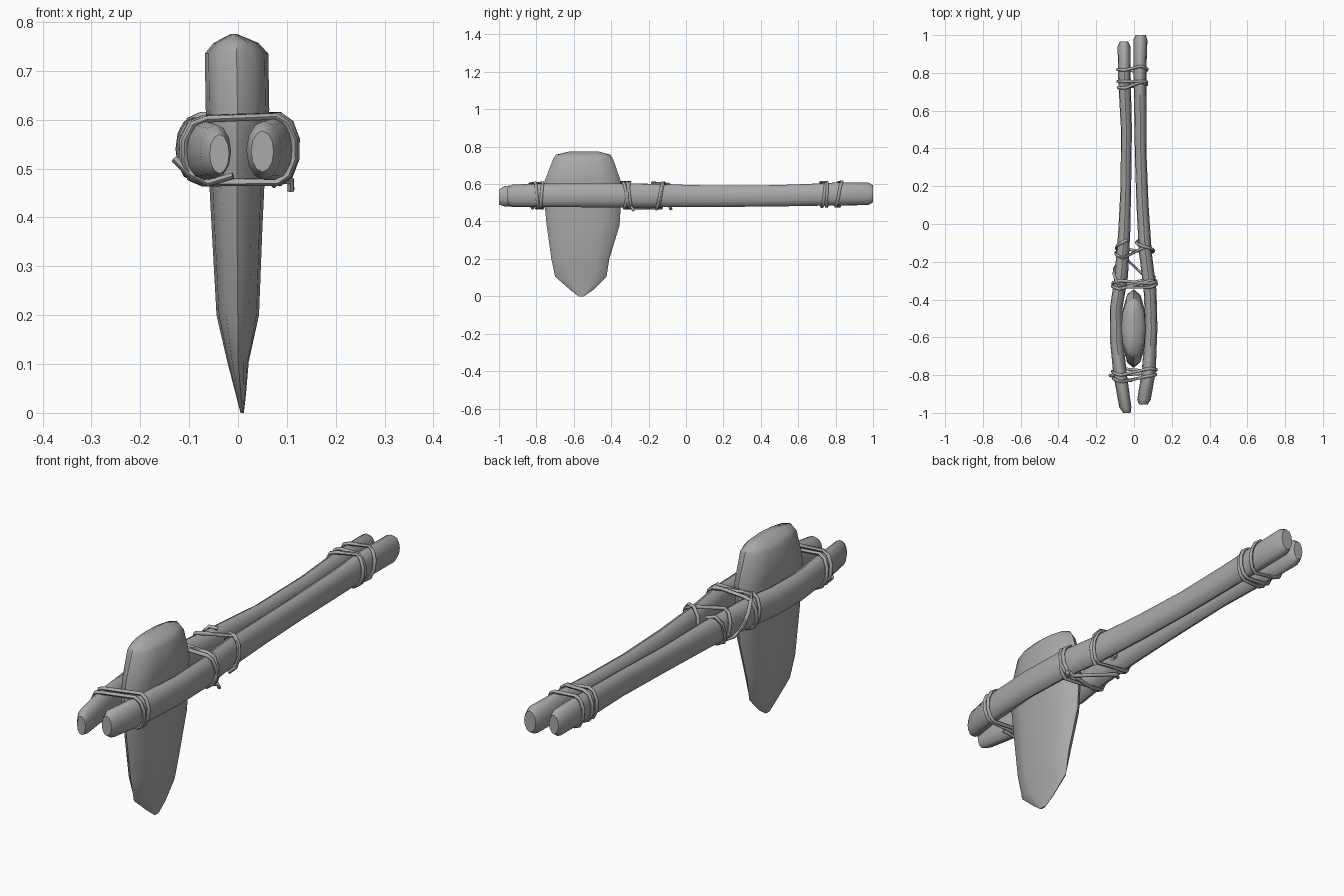
import bpy, bmesh
from math import sin, cos, pi, radians, copysign

cube = bpy.data.objects.get("Cube")
if cube:
    bpy.data.objects.remove(cube, do_unlink=True)

grey = bpy.data.materials.new("plain_grey")
grey.use_nodes = True
grey.diffuse_color = (0.4, 0.4, 0.4, 1)
grey.node_tree.nodes["Principled BSDF"].inputs["Base Color"].default_value = (0.4, 0.4, 0.4, 1)


def finish(obj, angle):
    obj.data.materials.append(grey)
    bpy.ops.object.select_all(action='DESELECT')
    obj.select_set(True)
    bpy.context.view_layer.objects.active = obj
    if obj.type == 'CURVE':
        bpy.ops.object.convert(target='MESH')
    bpy.ops.object.shade_smooth_by_angle(angle=radians(angle))


def loft(name, rings, angle):
    bm = bmesh.new()
    loops = [[bm.verts.new(p) for p in ring] for ring in rings]
    n = len(loops[0])
    for a, b in zip(loops, loops[1:]):
        for i in range(n):
            j = (i + 1) % n
            bm.faces.new((a[i], a[j], b[j], b[i]))
    bm.faces.new(loops[0][::-1])
    bm.faces.new(loops[-1])
    bmesh.ops.recalc_face_normals(bm, faces=bm.faces)
    mesh = bpy.data.meshes.new(name)
    bm.to_mesh(mesh)
    bm.free()
    obj = bpy.data.objects.new(name, mesh)
    bpy.context.collection.objects.link(obj)
    finish(obj, angle)


# Handle sticks: y, centre x, centre z, half width, half height
RIGHT = [(-1.0, -.038, .53, .02, .04), (-.97, -.046, .535, .032, .055),
         (-.8, -.073, .537, .036, .061), (-.62, -.092, .537, .035, .063),
         (-.45, -.095, .54, .033, .064), (-.28, -.068, .54, .036, .064),
         (-.05, -.052, .537, .032, .06), (.2, -.043, .532, .028, .055),
         (.5, -.04, .538, .029, .056), (.75, -.05, .545, .033, .06),
         (.94, -.053, .545, .034, .058), (.965, -.053, .545, .022, .04)]
LEFT = [(-.955, .05, .535, .023, .042), (-.93, .053, .537, .036, .06),
        (-.78, .078, .54, .037, .063), (-.55, .092, .54, .032, .064),
        (-.35, .085, .54, .034, .064), (-.15, .06, .538, .034, .062),
        (.1, .045, .535, .032, .058), (.35, .036, .535, .031, .056),
        (.6, .033, .54, .032, .058), (.8, .031, .547, .034, .061),
        (.975, .034, .548, .037, .06), (1.0, .035, .548, .027, .045)]


def stick_at(path, y):
    for a, b in zip(path, path[1:]):
        if a[0] <= y <= b[0]:
            t = (y - a[0]) / (b[0] - a[0])
            return [p + (q - p) * t for p, q in zip(a, b)][1:]


def stick_ring(y, x, z, rx, rz, n=12):
    return [(x + rx * cos(2 * pi * i / n), y, z + rz * sin(2 * pi * i / n)) for i in range(n)]


loft("right_stick", [stick_ring(*s) for s in RIGHT], 50)
loft("left_stick", [stick_ring(*s) for s in LEFT], 50)

# Stone blade: z, front y, back y, right x, left x
BLADE = [(0, -.575, -.545, .005, .012), (.035, -.62, -.495, -.004, .016),
         (.105, -.7, -.425, -.022, .022), (.2, -.72, -.41, -.044, .043),
         (.38, -.745, -.355, -.054, .05), (.55, -.762, -.345, -.063, .058),
         (.62, -.755, -.35, -.066, .064), (.735, -.71, -.39, -.068, .062),
         (.757, -.695, -.405, -.05, .042), (.775, -.62, -.47, -.015, -.002)]


def blade_ring(z, y0, y1, x0, x1, n=12):
    ring = []
    for i in range(n):
        c, s = cos(2 * pi * i / n), sin(2 * pi * i / n)
        x = (x0 + x1) / 2 + (x1 - x0) / 2 * copysign(abs(c) ** .85, c)
        ring.append((x, (y0 + y1) / 2 + (y1 - y0) / 2 * s, z))
    return ring


loft("stone_blade", [blade_ring(*s) for s in BLADE], 40)


# Cord bindings
def cord(name, points, closed=False):
    data = bpy.data.curves.new(name, 'CURVE')
    data.dimensions = '3D'
    data.bevel_depth = .008
    data.bevel_resolution = 1
    data.use_fill_caps = True
    spline = data.splines.new('POLY')
    spline.points.add(len(points) - 1)
    for p, co in zip(spline.points, points):
        p.co = (*co, 1)
    spline.use_cyclic_u = closed
    obj = bpy.data.objects.new(name, data)
    bpy.context.collection.objects.link(obj)
    finish(obj, 60)


def around(path, start, end, y0, y1, steps=5, gap=.005):
    pts = []
    for i in range(steps + 1):
        t = i / steps
        a = radians(start + (end - start) * t)
        y = y0 + (y1 - y0) * t
        x, z, rx, rz = stick_at(path, y)
        pts.append((x + (rx + gap) * cos(a), y, z + (rz + gap) * sin(a)))
    return pts


# Wraps around both sticks: y at top right, bottom right, bottom left, top left
WRAPS = {
    "front_wrap": [(-.8, -.765, -.78, -.765), (-.835, -.8, -.79, -.805)],
    "middle_wrap": [(-.345, -.31, -.33, -.3), (-.335, -.17, -.3, -.335),
                    (-.3, -.325, -.29, -.315), (-.18, -.13, -.15, -.12)],
    "rear_wrap": [(.755, .755, .75, .755), (.72, .725, .73, .75), (.815, .82, .8, .835)]}
for name, wraps in WRAPS.items():
    for k, (tr, br, bl, tl) in enumerate(wraps):
        cord(f"{name}_{k + 1}", around(RIGHT, 85, 275, tr, br) + around(LEFT, -85, 85, bl, tl), True)

# Loose strands and tails
cord("right_strand", around(RIGHT, 60, 290, -.085, -.16))
cord("left_loop", around(LEFT, -80, 260, -.16, -.08, 9, .012))
cord("front_tail", [(-.13, -.8, .52), (-.1, -.81, .49), (-.06, -.82, .47), (-.01, -.83, .485)])
cord("middle_tail", [(.09, -.3, .475), (.108, -.29, .475), (.108, -.28, .455)])
